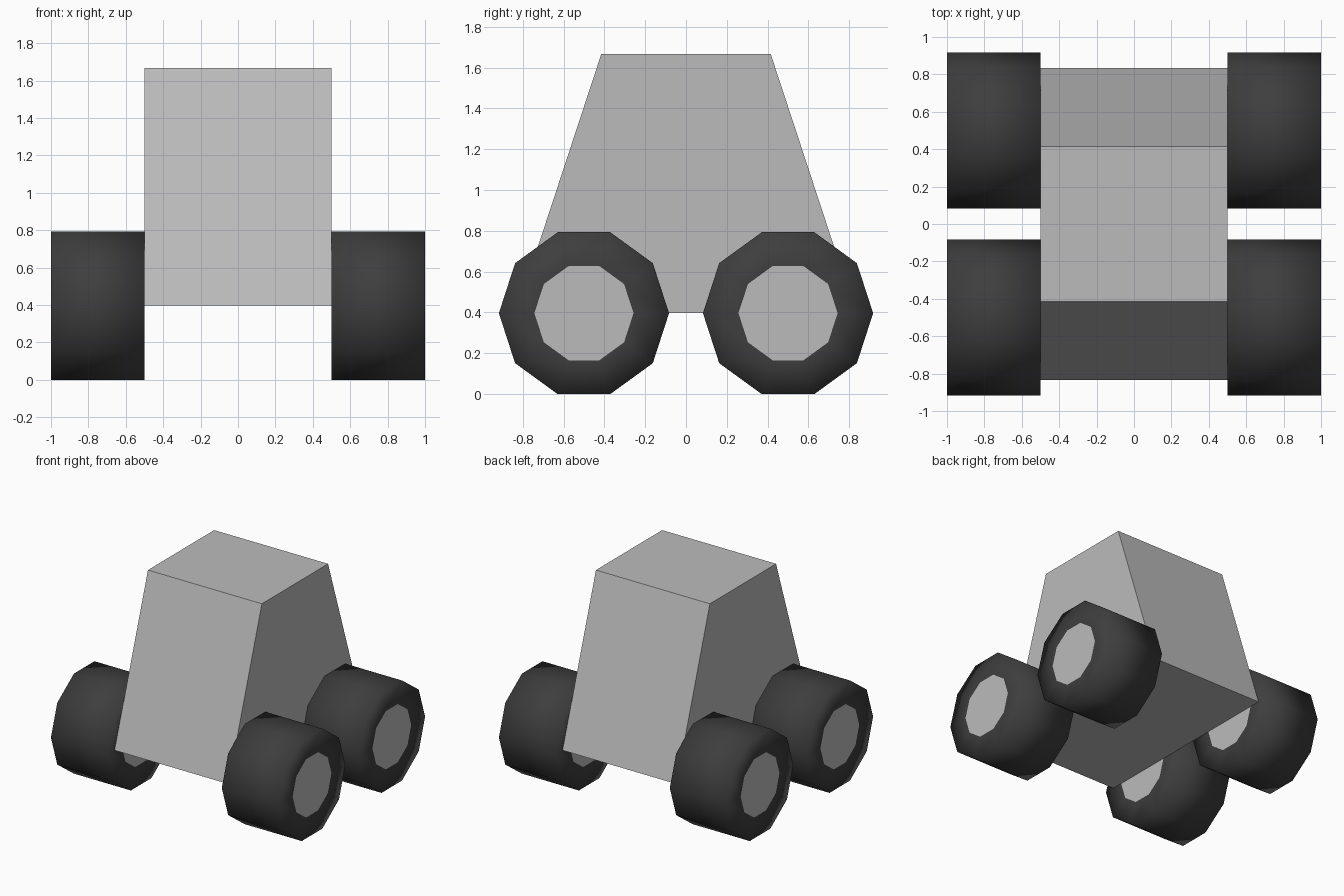
import bpy, bmesh, math

if "Cube" in bpy.data.objects:
    bpy.data.objects.remove(bpy.data.objects["Cube"])


def material(name, value):
    m = bpy.data.materials.new(name)
    m.diffuse_color = (value, value, value, 1)
    m.use_nodes = True
    m.node_tree.nodes["Principled BSDF"].inputs["Base Color"].default_value = m.diffuse_color
    return m


grey = material("mid grey", 0.5)
rubber = material("dark rubber", 0.048)


def add_object(name, bm, mats):
    bmesh.ops.recalc_face_normals(bm, faces=bm.faces)
    mesh = bpy.data.meshes.new(name)
    bm.to_mesh(mesh)
    bm.free()
    for m in mats:
        mesh.materials.append(m)
    ob = bpy.data.objects.new(name, mesh)
    bpy.context.collection.objects.link(ob)
    return ob


SIDES, R_TYRE, R_HUB = 10, 0.417, 0.243
AXLE_Z = R_TYRE * math.cos(math.pi / SIDES)

# Body: side trapezoid extruded across the width
HALF = 0.5
bm = bmesh.new()
profile = [(-0.833, AXLE_Z), (0.833, AXLE_Z), (0.415, 1.667), (-0.415, 1.667)]
face = bm.faces.new([bm.verts.new((-HALF, y, z)) for y, z in profile])
ext = bmesh.ops.extrude_face_region(bm, geom=[face])
for v in ext["geom"]:
    if isinstance(v, bmesh.types.BMVert):
        v.co.x = HALF
add_object("body", bm, [grey])


# Wheels: ten-sided drums with flat hub discs on both ends
def wheel(name, x, y):
    bm = bmesh.new()
    rings = []
    for dx, r in ((-0.25, R_HUB), (-0.25, R_TYRE), (0.25, R_TYRE), (0.25, R_HUB)):
        rings.append([bm.verts.new((x + dx,
                                    y + r * math.cos(2 * math.pi * i / SIDES),
                                    AXLE_Z + r * math.sin(2 * math.pi * i / SIDES)))
                      for i in range(SIDES)])
    # tyre walls and tread, softly shaded
    for a, b in zip(rings, rings[1:]):
        for i in range(SIDES):
            j = (i + 1) % SIDES
            f = bm.faces.new((a[i], a[j], b[j], b[i]))
            f.smooth = True
    # hub discs
    for ring in (rings[0], rings[-1]):
        f = bm.faces.new(ring)
        f.material_index = 1
        f.smooth = False
    add_object(name, bm, [rubber, grey])


for side, x in (("left", -0.75), ("right", 0.75)):
    for end, y in (("front", -0.5), ("back", 0.5)):
        wheel(f"{end}_{side}_wheel", x, y)
